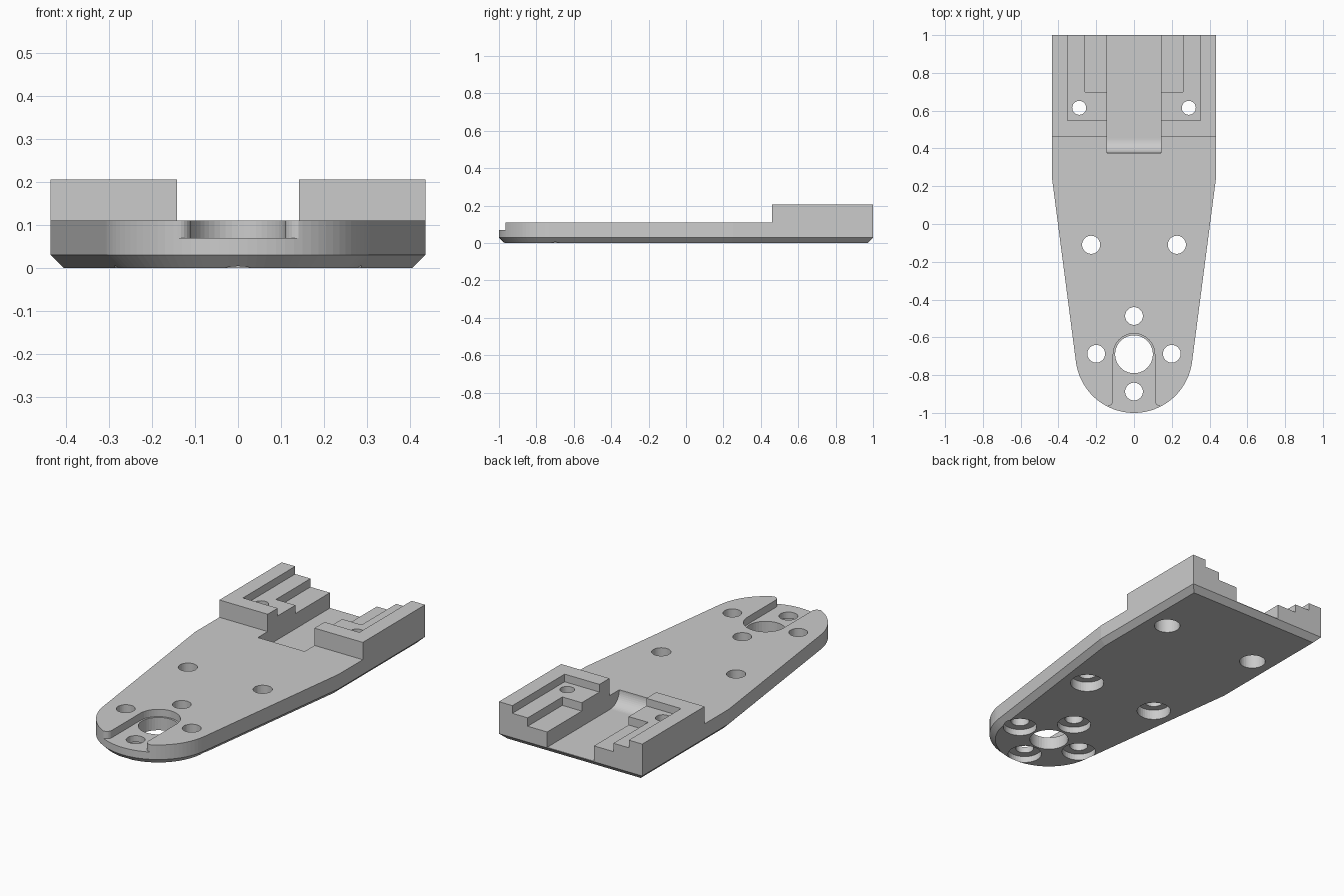
import bpy, bmesh, math
from mathutils import Vector

if "Cube" in bpy.data.objects:
    bpy.data.objects.remove(bpy.data.objects["Cube"])

C = Vector((0, -0.69))      # centre of the rounded nose
NOSE_R, CH = 0.31, 0.03     # nose radius, bottom chamfer


def arc(cx, cy, r, a0, a1, n):
    return [(cx + r * math.cos(math.radians(a0 + (a1 - a0) * i / n)),
             cy + r * math.sin(math.radians(a0 + (a1 - a0) * i / n))) for i in range(n + 1)]


def loft(name, rings, mapping=lambda p: p):
    """Closed solid through rings given as (2D points, height)."""
    bm = bmesh.new()
    loops = [[bm.verts.new(mapping((x, y, z))) for x, y in pts] for pts, z in rings]
    for a, b in zip(loops, loops[1:]):
        for i in range(len(a)):
            j = (i + 1) % len(a)
            bm.faces.new((a[i], a[j], b[j], b[i]))
    bm.faces.new(loops[0][::-1])
    bm.faces.new(loops[-1])
    bmesh.ops.recalc_face_normals(bm, faces=bm.faces)
    me = bpy.data.meshes.new(name)
    bm.to_mesh(me)
    bm.free()
    ob = bpy.data.objects.new(name, me)
    bpy.context.collection.objects.link(ob)
    return ob


def outline(d):
    """Plate outline, inset by d."""
    side = math.radians(-7.4)
    w = 0.435 - d
    y_bend = 0.25 - d * math.tan(side / 2) * -1
    nose = arc(C.x, C.y, NOSE_R - d, -172.6, -7.4, 40)
    return nose + [(w, y_bend), (w, 1 - d), (-w, 1 - d), (-w, y_bend)]


cutters = []


def cut_prism(name, pts, z0, z1, mapping=lambda p: p):
    ob = loft(name, [(pts, z0), (pts, z1)], mapping)
    ob.hide_render = True
    cutters.append(ob)


def cut_box(name, x0, x1, y0, y1, z0, z1):
    cut_prism(name, [(x0, y0), (x1, y0), (x1, y1), (x0, y1)], z0, z1)


def cut_hole(name, x, y, r, z0=-0.1, z1=0.3):
    cut_prism(name, arc(x, y, r, 0, 360 - 360 / 40, 39), z0, z1)


# Main body, full height with chamfered underside
plate = loft("mounting_plate", [(outline(CH), 0), (outline(0), CH), (outline(0), 0.205)])

# Lower the deck in front of the two rear blocks
cut_box("deck_cut", -1, 1, -1.2, 0.46, 0.11, 0.4)

# Central channel with a rounded front end
floor_z, rad = 0.033, 0.077
profile = [(0.375, 0.3)] + arc(0.375 + rad, floor_z + rad, rad, 180, 270, 12) + [(1.2, floor_z), (1.2, 0.3)]
cut_prism("channel_cut", profile, -0.142, 0.142, lambda p: (p[2], p[0], p[1]))

# Stepped seats, open to the rear
cut_box("upper_seat_cut", -0.353, 0.353, 0.547, 1.2, 0.163, 0.4)
cut_box("lower_seat_cut", -0.26, 0.26, 0.70, 1.2, 0.117, 0.4)

# Nose slot with flared mouth
right = [(0.14, -1.1)] + arc(0.14, -0.935, 0.03, 270, 180, 6)
slot = right + arc(C.x, C.y, 0.11, 0, 180, 24) + [(-x, y) for x, y in reversed(right)]
cut_prism("nose_slot_cut", slot, 0.07, 0.4)

# Nose bore and its four counterbored screw holes
cut_hole("nose_bore_cut", C.x, C.y, 0.1)
for k in range(4):
    a = k * math.pi / 2
    x, y = 0.2 * math.cos(a), -0.687 + 0.2 * math.sin(a)
    cut_hole("nose_screw_cut", x, y, 0.047)
    cut_hole("nose_counterbore_cut", x, y, 0.087, -0.1, 0.035)

# Middle and rear screw holes
for s in (-1, 1):
    cut_hole("middle_screw_cut", s * 0.227, -0.11, 0.048)
    cut_hole("middle_counterbore_cut", s * 0.227, -0.11, 0.087, -0.1, 0.055)
    cut_hole("rear_screw_cut", s * 0.29, 0.615, 0.037)
    cut_hole("rear_counterbore_cut", s * 0.29, 0.615, 0.067, -0.1, 0.11)

# Apply all cuts, then drop the cutters
bpy.context.view_layer.objects.active = plate
for ob in cutters:
    m = plate.modifiers.new(ob.name, 'BOOLEAN')
    m.operation, m.solver, m.object = 'DIFFERENCE', 'EXACT', ob
    bpy.ops.object.modifier_apply(modifier=m.name)
for ob in cutters:
    bpy.data.objects.remove(ob)
